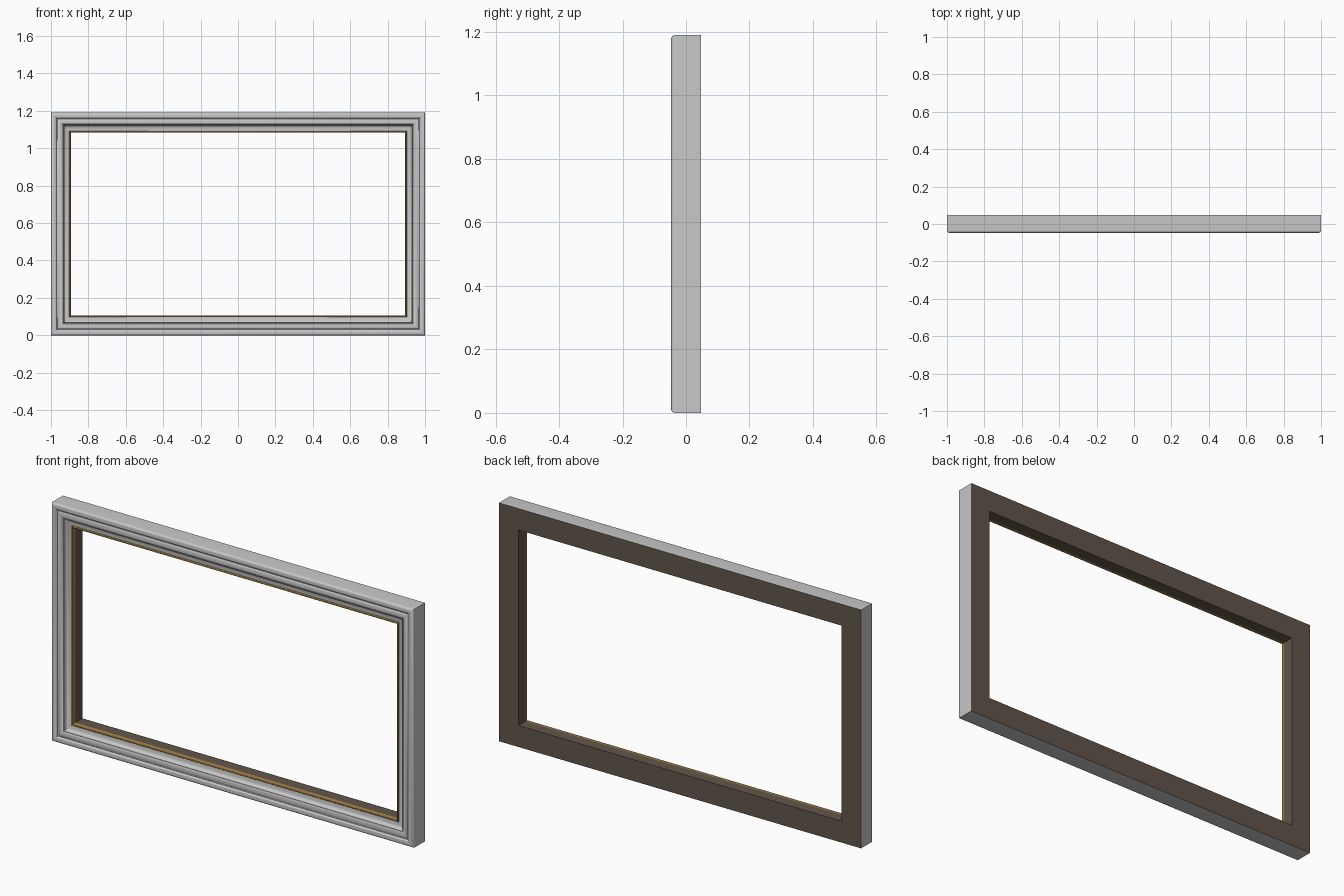
import bpy, bmesh, math

cube = bpy.data.objects.get("Cube")
if cube:
    bpy.data.objects.remove(cube)

W, H, D = 1.0, 1.19, 0.047   # half width, height, half depth


def material(name, rgb):
    m = bpy.data.materials.new(name)
    m.use_nodes = True
    m.diffuse_color = (*rgb, 1)
    m.node_tree.nodes["Principled BSDF"].inputs["Base Color"].default_value = (*rgb, 1)
    return m


silver = material("silver grey", (0.58, 0.58, 0.58))
gold = material("antique gold", (0.36, 0.21, 0.06))
brown = material("dark brown", (0.12, 0.093, 0.068))


def arc(cx, cy, rx, ry, start, end, steps=6):
    """Elliptical arc of (inset, y) points, angles in degrees."""
    angles = [math.radians(start + (end - start) * i / steps) for i in range(steps + 1)]
    return [(cx + rx * math.cos(a), cy + ry * math.sin(a)) for a in angles]


def mitred_frame(name, profile, mat):
    """Sweep an open (inset, y) profile round the four mitred corners."""
    bm = bmesh.new()
    loops = []
    for inset, y in profile:
        x, lo, hi = W - inset, inset, H - inset
        loops.append([bm.verts.new(p) for p in
                      ((-x, y, lo), (x, y, lo), (x, y, hi), (-x, y, hi))])
    for a, b in zip(loops, loops[1:]):
        for i in range(4):
            j = (i + 1) % 4
            bm.faces.new((a[i], a[j], b[j], b[i]))
    mesh = bpy.data.meshes.new(name)
    bm.to_mesh(mesh)
    bm.free()
    mesh.materials.append(mat)
    ob = bpy.data.objects.new(name, mesh)
    bpy.context.collection.objects.link(ob)
    bpy.ops.object.select_all(action="DESELECT")
    ob.select_set(True)
    bpy.context.view_layer.objects.active = ob
    bpy.ops.object.shade_smooth_by_angle(angle=math.radians(35))
    return ob


# Silver moulding: outer wall, rounded rim, fillet step, flat band, inner cove
moulding = [(0, D)]
moulding += arc(0.012, -0.035, 0.012, 0.012, 180, 270)
moulding += arc(0.018, -0.037, 0.012, 0.010, 270, 360)
moulding += [(0.033, -0.037)]
moulding += arc(0.048, -0.037, 0.014, 0.006, 180, 360)
moulding += [(0.064, -0.037), (0.067, -0.027)]
moulding += arc(0.097, -0.033, 0.028, 0.013, 180, 90)
mitred_frame("silver_moulding", moulding, silver)

# Gold bead round the opening
bead = [(0.097, -0.020)]
bead += arc(0.1015, -0.022, 0.0045, 0.006, 180, 360)
bead += [(0.107, -0.008)]
mitred_frame("gold_sight_edge", bead, gold)

# Brown inner wall and flat back
mitred_frame("brown_back", [(0.107, -0.008), (0.107, D), (0, D)], brown)
